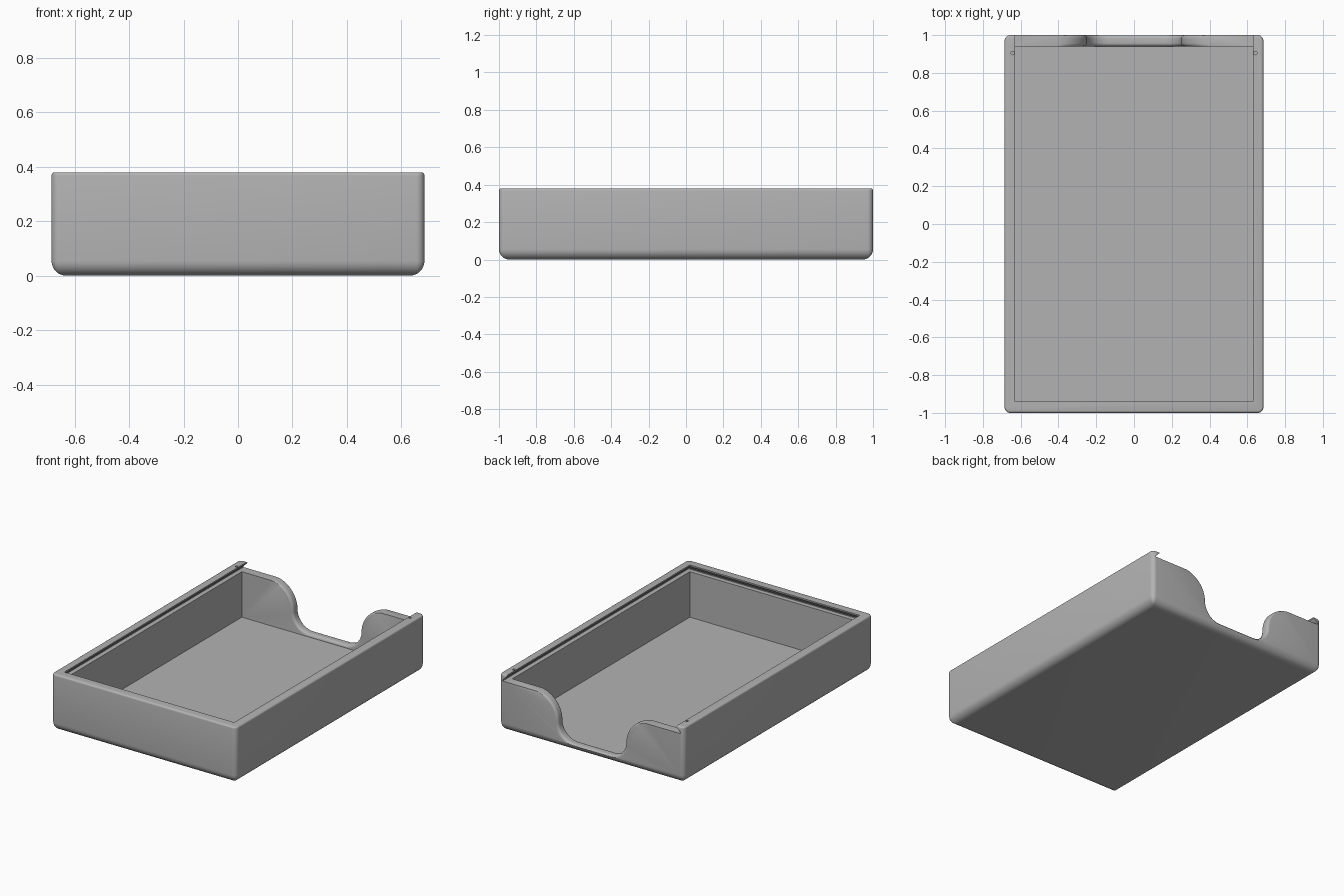
import bpy, bmesh, math
from mathutils import Vector

cube = bpy.data.objects.get("Cube")
if cube:
    bpy.data.objects.remove(cube, do_unlink=True)

# Overall sizes
W, L, H = 0.685, 1.0, 0.38          # half width, half length, height
IN_X, IN_Y = 0.63, 0.94             # inner half sizes
FLOOR, LEDGE = 0.03, 0.335          # floor top, lid groove bottom
UNDERCUT = 0.03                     # how far the groove reaches under the lip

grey = bpy.data.materials.new("plain_grey")
grey.use_nodes = True
colour = (0.45, 0.45, 0.45, 1)
grey.diffuse_color = colour
grey.node_tree.nodes["Principled BSDF"].inputs["Base Color"].default_value = colour


def loft(name, rings):
    """Closed solid through matching rings of points."""
    bm = bmesh.new()
    loops = [[bm.verts.new(p) for p in ring] for ring in rings]
    n = len(loops[0])
    for a, b in zip(loops, loops[1:]):
        for i in range(n):
            j = (i + 1) % n
            bm.faces.new((a[i], a[j], b[j], b[i]))
    bm.faces.new(loops[0])
    bm.faces.new(loops[-1])
    bmesh.ops.recalc_face_normals(bm, faces=bm.faces)
    mesh = bpy.data.meshes.new(name)
    bm.to_mesh(mesh)
    bm.free()
    mesh.materials.append(grey)
    obj = bpy.data.objects.new(name, mesh)
    bpy.context.collection.objects.link(obj)
    return obj


def rectangle(x, y0, y1, z):
    return [(-x, y0, z), (x, y0, z), (x, y1, z), (-x, y1, z)]


def rounded_rectangle(inset, z, radius=0.03, steps=6):
    r = max(radius - inset, 0.004)
    cx, cy = W - inset - r, L - inset - r
    ring = []
    for q, (sx, sy) in enumerate(((1, 1), (-1, 1), (-1, -1), (1, -1))):
        for i in range(steps + 1):
            a = math.pi / 2 * (q + i / steps)
            ring.append((sx * cx + r * math.cos(a), sy * cy + r * math.sin(a), z))
    return ring


# Tray body: rounded bottom edge, small round on the top rim
def edge_round(r, steps):
    for i in range(steps + 1):
        a = math.pi / 2 * i / steps
        yield r * (1 - math.sin(a)), r * (1 - math.cos(a))


rings = [rounded_rectangle(i, z) for i, z in edge_round(0.055, 8)]
rings += [rounded_rectangle(i, H - z) for i, z in reversed(list(edge_round(0.012, 4)))]
tray = loft("tray", rings)

# Cavity
cavity = loft("cavity_cutter", [rectangle(IN_X, -IN_Y, IN_Y, z) for z in (FLOOR, 0.5)])

# Dovetail lid groove, open at the back
wide, front = IN_X + UNDERCUT, -IN_Y - UNDERCUT
groove = loft("lid_groove_cutter", [
    rectangle(wide, front, 1.2, LEDGE),
    rectangle(wide, front, 1.2, LEDGE + 0.006),
    rectangle(IN_X, -IN_Y, 1.2, LEDGE + 0.036),
    rectangle(IN_X, -IN_Y, 1.2, 0.5)])


# Finger notch: S-shaped sides with softened edges
def notch_ring(y, soft, steps=14):
    mid, upper, lower = 0.165, 0.172, 0.115
    half = []
    for i in range(steps + 1):          # concave lower arc
        a = math.pi / 2 * i / steps
        r = lower + soft
        half.append((0.135 + r * math.sin(a), mid - r * math.cos(a)))
    for i in range(1, steps + 1):       # convex upper arc, softness fades out
        a = math.pi / 2 * i / steps
        r = upper - soft * math.cos(a)
        half.append((0.422 - r * math.cos(a), mid + r * math.sin(a)))
    half.append((0.422, 0.45))
    return [(x, y, z) for x, z in half] + [(-x, y, z) for x, z in reversed(half)]


SOFT = 0.018
inner = [(IN_Y + SOFT * (1 - math.cos(a)), SOFT * (1 - math.sin(a)))
         for a in (math.pi / 2 * i / 5 for i in range(6))]
outer = [(L + IN_Y - y, s) for y, s in reversed(inner)]
stations = [(IN_Y - 0.01, SOFT)] + inner + outer + [(L + 0.05, SOFT)]
notch = loft("finger_notch_cutter", [notch_ring(y, s) for y, s in stations])

# Small catch holes through the lip
cutters = [cavity, groove, notch]
for side in (-1, 1):
    cutters.append(loft("catch_hole_cutter", [
        [(side * 0.642 + 0.009 * math.cos(math.tau * i / 12),
          0.905 + 0.009 * math.sin(math.tau * i / 12), z) for i in range(12)]
        for z in (LEDGE + 0.003, 0.5)]))

# Cut everything out of the tray
for cutter in cutters:
    mod = tray.modifiers.new(cutter.name, 'BOOLEAN')
    mod.operation = 'DIFFERENCE'
    mod.solver = 'EXACT'
    mod.object = cutter
bpy.context.view_layer.update()
result = bpy.data.meshes.new_from_object(
    tray.evaluated_get(bpy.context.evaluated_depsgraph_get()))
tray.modifiers.clear()
tray.data = result
for cutter in cutters:
    bpy.data.objects.remove(cutter, do_unlink=True)

# Smooth the rounds, keep the edges sharp
bpy.ops.object.select_all(action='DESELECT')
tray.select_set(True)
bpy.context.view_layer.objects.active = tray
bpy.ops.object.shade_smooth_by_angle(angle=math.radians(30))
